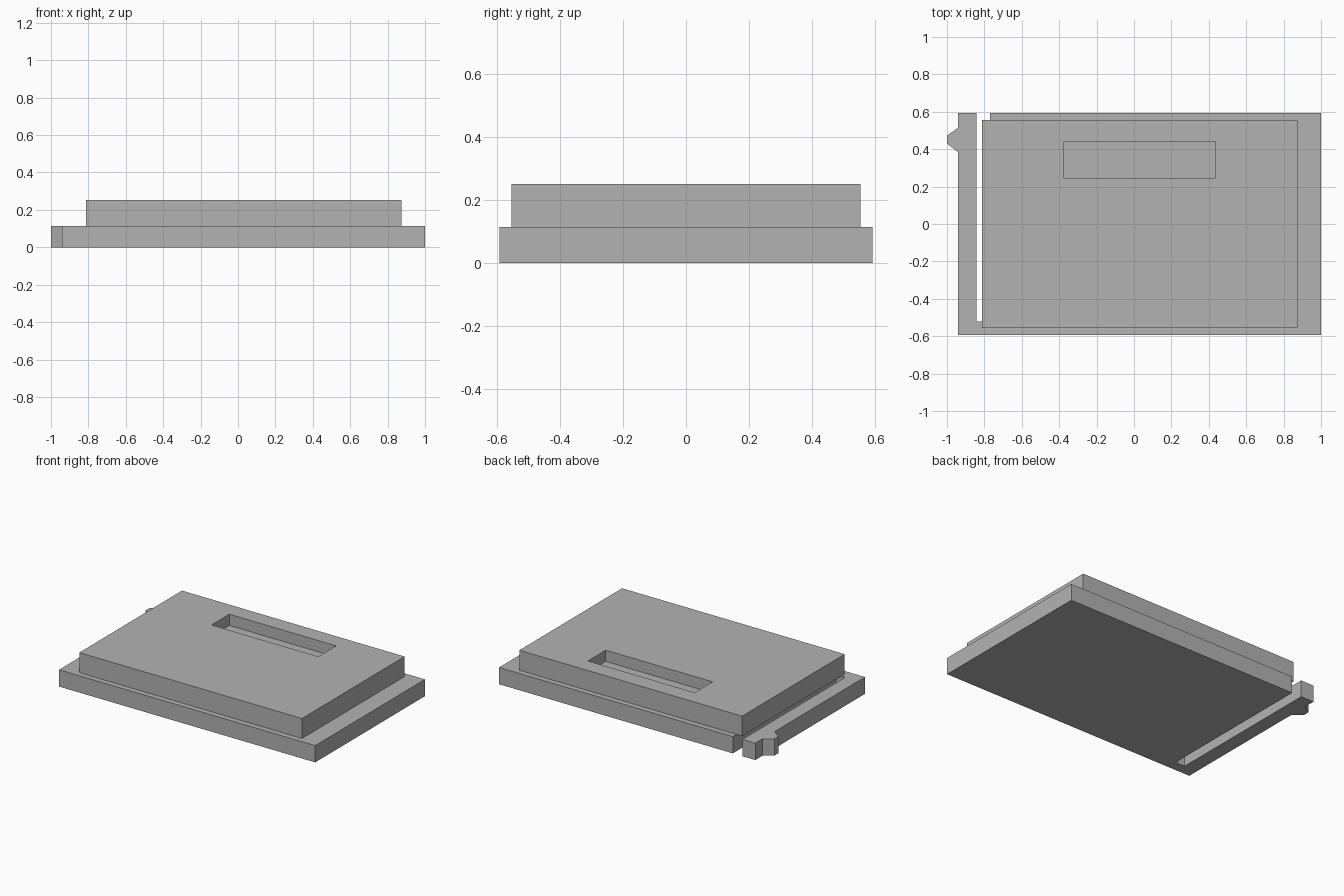
import bpy
import bmesh

cube = bpy.data.objects.get("Cube")
if cube:
    bpy.data.objects.remove(cube, do_unlink=True)

grey = bpy.data.materials.new("plain grey")
grey.use_nodes = True
colour = (0.45, 0.45, 0.45, 1)
grey.diffuse_color = colour
grey.node_tree.nodes["Principled BSDF"].inputs["Base Color"].default_value = colour


def prism(bm, outline, bottom, top):
    """Extrude a flat outline upwards and return its top face."""
    base = bm.faces.new([bm.verts.new((x, y, bottom)) for x, y in outline])
    cap = bmesh.ops.extrude_face_region(bm, geom=[base], use_keep_orig=True)["geom"]
    for item in cap:
        if isinstance(item, bmesh.types.BMVert):
            item.co.z = top
    bmesh.ops.recalc_face_normals(bm, faces=bm.faces)
    return next(f for f in cap if isinstance(f, bmesh.types.BMFace))


def finish(bm, name):
    mesh = bpy.data.meshes.new(name)
    bm.to_mesh(mesh)
    bm.free()
    mesh.materials.append(grey)
    obj = bpy.data.objects.new(name, mesh)
    bpy.context.collection.objects.link(obj)
    return obj


BASE_TOP, LID_TOP, RECESS_DEPTH = 0.115, 0.252, 0.077
BACK = 0.593

# Base plate with a flexible latch arm, split off by a slot open at the back
base_outline = [
    (-0.94, -BACK), (1, -BACK), (1, BACK), (-0.77, BACK),
    (-0.77, -0.52), (-0.842, -0.52), (-0.842, BACK), (-0.94, BACK),
    (-0.94, 0.515), (-1, 0.473), (-1, 0.43), (-0.94, 0.383),
]
bm = bmesh.new()
prism(bm, base_outline, 0, BASE_TOP)
finish(bm, "base_plate_with_latch_arm")

# Raised panel with a sunken finger grip
x0, x1, y0, y1 = -0.813, 0.873, -0.555, 0.555
bm = bmesh.new()
lid = prism(bm, [(x0, y0), (x1, y0), (x1, y1), (x0, y1)], BASE_TOP, LID_TOP)
bmesh.ops.inset_individual(bm, faces=[lid], thickness=0.2)
for v in lid.verts:
    v.co.x = -0.374 if v.co.x < 0 else 0.435
    v.co.y = 0.247 if v.co.y < 0 else 0.44
floor = bmesh.ops.extrude_discrete_faces(bm, faces=[lid])["faces"][0]
bmesh.ops.translate(bm, verts=floor.verts, vec=(0, 0, -RECESS_DEPTH))
bmesh.ops.recalc_face_normals(bm, faces=bm.faces)
finish(bm, "raised_panel_with_finger_grip")
